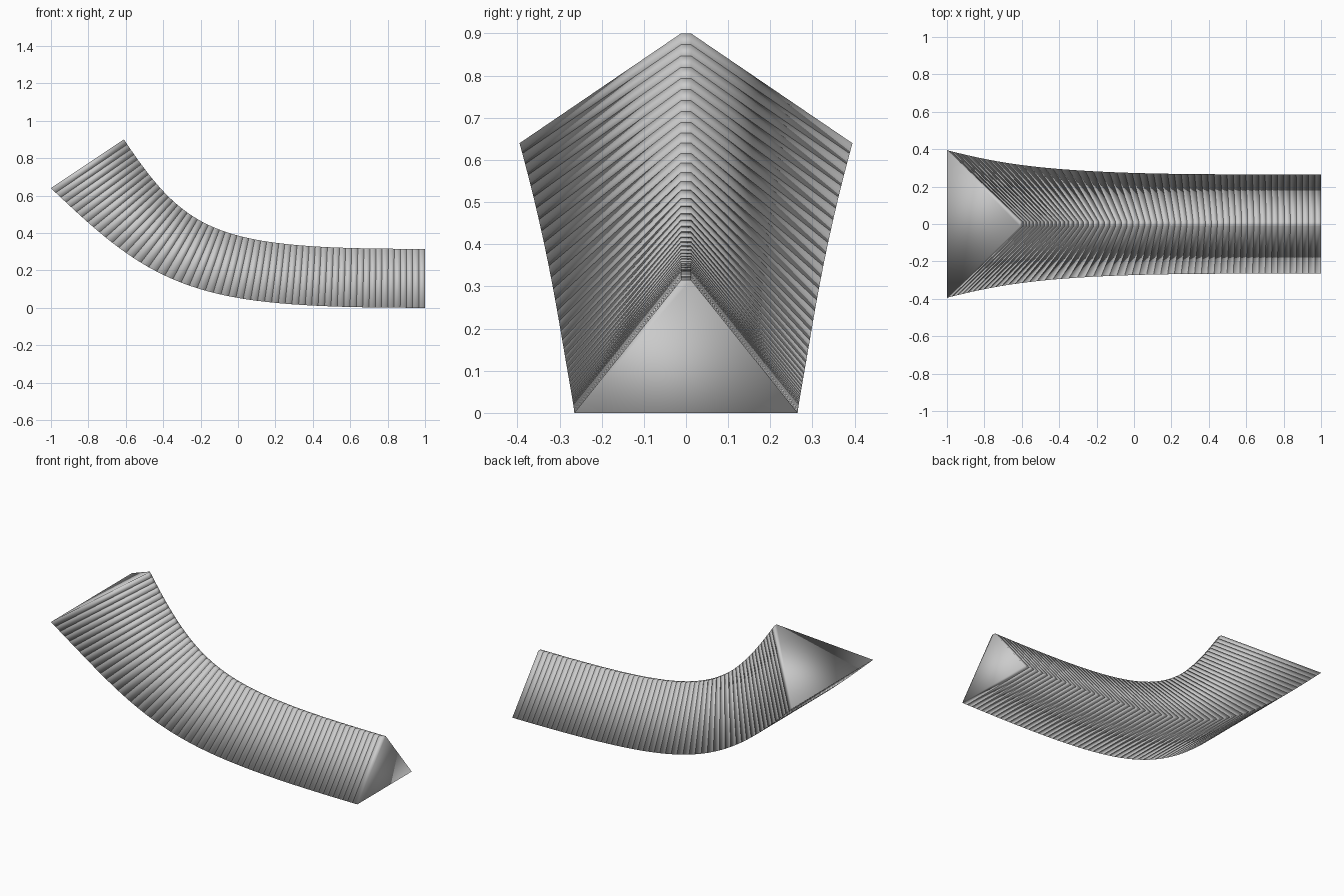
import bpy, bmesh
from mathutils import Vector

cube = bpy.data.objects.get("Cube")
if cube:
    bpy.data.objects.remove(cube, do_unlink=True)

SEGMENTS = 56
HALF_BASE, HALF_RIDGE, HEIGHT = 0.265, 0.012, 0.315

mat = bpy.data.materials.new("plain grey")
mat.use_nodes = True
grey = (0.6, 0.6, 0.6, 1)
mat.diffuse_color = grey
mat.node_tree.nodes["Principled BSDF"].inputs["Base Color"].default_value = grey

# Ridge path: flat run that curls upward towards -x
P = [Vector(p) for p in ((1, 0, .315), (-.1, 0, .315), (-.266, 0, .384), (-.61, 0, .9))]


def point(u):
    v = 1 - u
    return P[0]*v**3 + P[1]*3*u*v*v + P[2]*3*u*u*v + P[3]*u**3


def tangent(u):
    v = 1 - u
    return ((P[1]-P[0])*v*v + (P[2]-P[1])*2*u*v + (P[3]-P[2])*u*u).normalized()


def even_steps(count, fine=2000):
    """Path parameters spaced evenly by length."""
    length = [0.0]
    for i in range(fine):
        length.append(length[-1] + (point((i+1)/fine) - point(i/fine)).length)
    steps, i = [], 0
    for k in range(count + 1):
        while i < fine and length[i] < length[-1] * k / count:
            i += 1
        steps.append(i / fine)
    return steps


def section(u):
    """Triangular cross-section with a narrow flat ridge, growing along the path."""
    scale = 1 + 0.49 * u**3
    t = tangent(u)
    down = Vector((-t.z, 0, t.x))
    side = Vector((0, 1, 0))
    top = point(u)
    base = top + down * HEIGHT * scale
    w, r = HALF_BASE * scale, HALF_RIDGE
    return [base - side*w, base + side*w, top + side*r, top - side*r]


# Chain of closed wedge segments, each smooth shaded on its own
bm = bmesh.new()
steps = even_steps(SEGMENTS)
for u0, u1 in zip(steps, steps[1:]):
    a = [bm.verts.new(p) for p in section(u0)]
    b = [bm.verts.new(p) for p in section(u1)]
    bm.faces.new(a)
    bm.faces.new(b[::-1])
    for i in range(4):
        j = (i + 1) % 4
        bm.faces.new((a[j], a[i], b[i], b[j]))
bmesh.ops.recalc_face_normals(bm, faces=bm.faces[:])
for f in bm.faces:
    f.smooth = True

mesh = bpy.data.meshes.new("segmented_wedge")
bm.to_mesh(mesh)
bm.free()
mesh.materials.append(mat)
bpy.context.collection.objects.link(bpy.data.objects.new("segmented_wedge", mesh))
